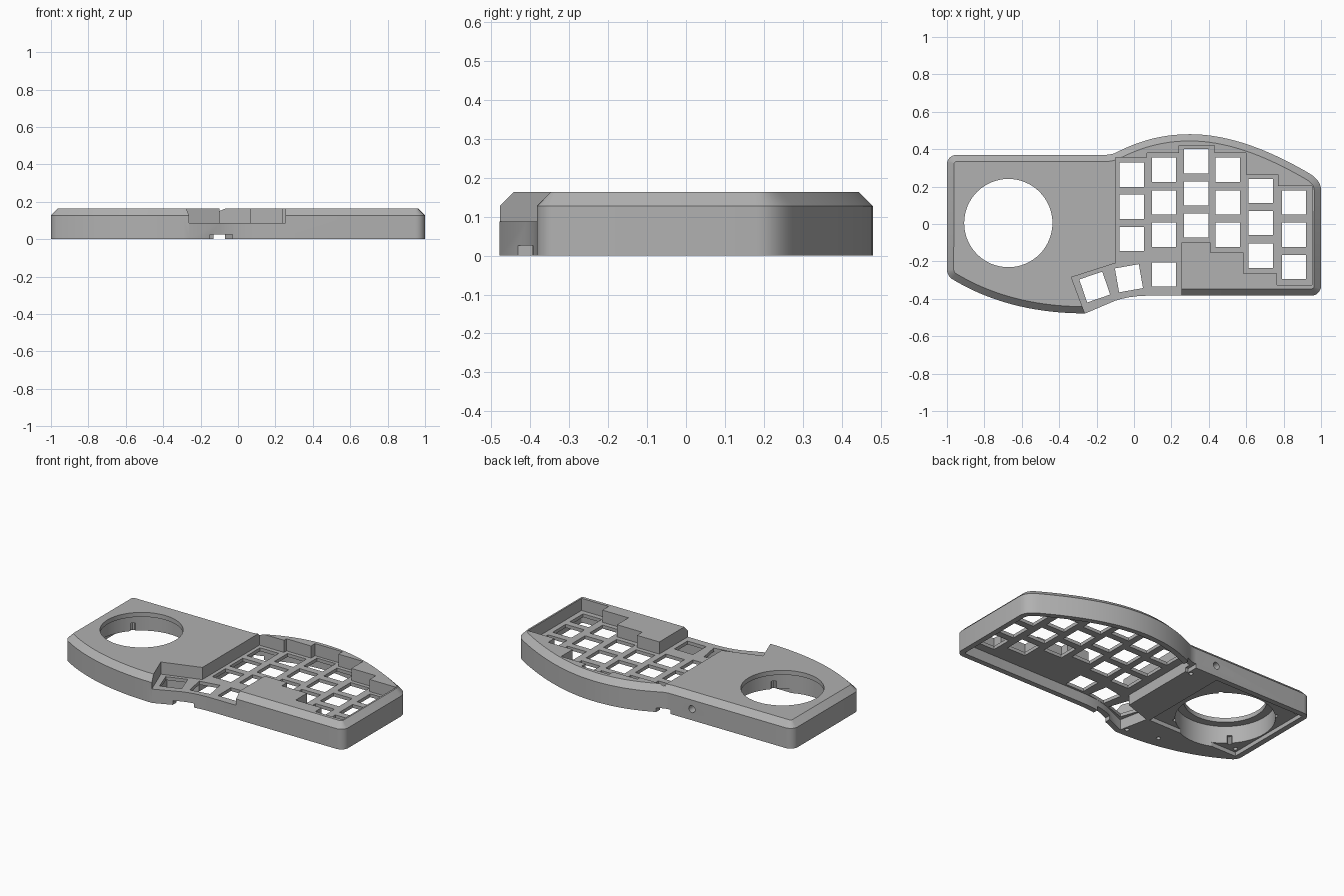
import bpy, bmesh, math
from mathutils import Vector, Matrix
from mathutils.geometry import interpolate_bezier

if "Cube" in bpy.data.objects:
    bpy.data.objects.remove(bpy.data.objects["Cube"])

grey = bpy.data.materials.new("matte grey")
grey.use_nodes = True
grey.diffuse_color = (0.44, 0.44, 0.44, 1)
grey.node_tree.nodes["Principled BSDF"].inputs["Base Color"].default_value = grey.diffuse_color


def curve(a, b, c, d, n=12):
    """Bezier points without the last one."""
    return [p.to_2d() for p in interpolate_bezier(*[Vector((*v, 0)) for v in (a, b, c, d)], n)][:-1]


def corner(a, k, b):
    """Rounded corner from a to b around the sharp point k."""
    a, k, b = Vector(a), Vector(k), Vector(b)
    return curve(a, a.lerp(k, 0.56), b.lerp(k, 0.56), b, 8)


def offset(pts, d):
    """Inset a counter-clockwise outline by d with mitred corners."""
    out = []
    for i, p in enumerate(pts):
        a = (p - pts[i - 1]).normalized()
        b = (pts[(i + 1) % len(pts)] - p).normalized()
        na, nb = Vector((-a.y, a.x)), Vector((-b.y, b.x))
        out.append(p + (na + nb) * d / (1 + na.dot(nb)))
    return out


def loft(name, layers):
    """Closed solid through counter-clockwise (outline, height) layers."""
    bm = bmesh.new()
    rings = [[bm.verts.new((p[0], p[1], z)) for p in pts] for pts, z in layers]
    n = len(rings[0])
    for low, high in zip(rings, rings[1:]):
        for i in range(n):
            j = (i + 1) % n
            bm.faces.new((low[i], low[j], high[j], high[i]))
    bm.faces.new(rings[0][::-1])
    bm.faces.new(rings[-1])
    bm.normal_update()
    mesh = bpy.data.meshes.new(name)
    bm.to_mesh(mesh)
    bm.free()
    mesh.materials.append(grey)
    ob = bpy.data.objects.new(name, mesh)
    bpy.context.collection.objects.link(ob)
    return ob


def prism(pts, z0, z1):
    ob = loft("cutter", [(pts, z0), (pts, z1)])
    ob.hide_render = True
    return ob


def disc(x, y, r, z0, z1, n=64):
    turn = 2 * math.pi / n
    return prism([(x + r * math.cos(i * turn), y + r * math.sin(i * turn)) for i in range(n)], z0, z1)


def box(x0, x1, y0, y1, z0, z1):
    return prism([(x0, y0), (x1, y0), (x1, y1), (x0, y1)], z0, z1)


def cut(target, cutter):
    mod = target.modifiers.new("cut", "BOOLEAN")
    mod.operation, mod.solver, mod.object = "DIFFERENCE", "EXACT", cutter
    bpy.context.view_layer.update()
    graph = bpy.context.evaluated_depsgraph_get()
    mesh = bpy.data.meshes.new_from_object(target.evaluated_get(graph))
    target.modifiers.clear()
    target.data = mesh
    bpy.data.objects.remove(cutter)


# Outer outline, counter-clockwise from the front left
outline = (
    curve((-0.973, -0.294), (-0.75, -0.43), (-0.5, -0.478), (-0.26, -0.478), 20)
    + [Vector((-0.26, -0.478))]
    + curve((-0.1, -0.41), (-0.04, -0.39), (0.02, -0.383), (0.09, -0.383), 6)
    + [Vector((0.09, -0.383))]
    + corner((0.948, -0.383), (1, -0.383), (1, -0.331))
    + curve((1, 0.18), (1, 0.22), (0.975, 0.25), (0.93, 0.275), 8)
    + curve((0.93, 0.275), (0.74, 0.385), (0.52, 0.48), (0.3, 0.48), 20)
    + curve((0.3, 0.48), (0.15, 0.48), (0.03, 0.445), (-0.09, 0.385), 16)
    + corner((-0.09, 0.385), (-0.115, 0.37), (-0.15, 0.37))
    + [Vector((-0.15, 0.37))]
    + corner((-0.948, 0.37), (-1, 0.37), (-1, 0.318))
    + corner((-1, -0.245), (-1, -0.277), (-0.973, -0.294))
)

# Case body with chamfered top edge
case = loft("keyboard_case", [(outline, 0), (outline, 0.127), (offset(outline, 0.036), 0.163)])

# Sunken key well with stepped sides, open at the front
well = [(-0.245, -0.524), (0.255, -0.524), (0.255, -0.10), (0.41, -0.10), (0.41, -0.152),
        (0.585, -0.152), (0.585, -0.265), (0.765, -0.265), (0.765, -0.327), (0.953, -0.327),
        (0.953, 0.203), (0.77, 0.203), (0.77, 0.265), (0.6, 0.265), (0.6, 0.38), (0.43, 0.38),
        (0.43, 0.42), (0.24, 0.42), (0.24, 0.38), (0.07, 0.38), (0.07, 0.355), (-0.1, 0.355),
        (-0.1, -0.21), (-0.335, -0.285)]
cut(case, prism(well, 0.087, 0.3))

# Hollow under the key plate
hollow = prism(offset(outline, 0.034), -0.1, 0.066)
divider = [(-0.13, 0.7), (-1.2, 0.7), (-1.2, -0.7), (-0.22, -0.7), (-0.31, -0.26), (-0.13, -0.2)]
cut(hollow, prism(divider, -0.2, 0.2))
cut(case, hollow)

# Shallow underside pocket of the round control section
cut(case, box(-0.965, -0.33, -0.255, 0.335, -0.1, 0.026))

# Round opening with a wider bore below its lip
cut(case, disc(-0.672, 0.005, 0.236, -0.1, 0.3))
cut(case, disc(-0.672, 0.005, 0.285, -0.1, 0.135))
for angle in range(4):
    a = math.radians(45 + 90 * angle)
    cut(case, disc(-0.672 + 0.285 * math.cos(a), 0.005 + 0.285 * math.sin(a), 0.015, -0.1, 0.075, 8))

# Square switch openings, column by column
columns = [(-0.012, (0.263, 0.092, -0.08)), (0.16, (0.29, 0.115, -0.057, -0.27)),
           (0.332, (0.335, 0.163, -0.008)), (0.502, (0.29, 0.115, -0.057)),
           (0.677, (0.176, 0.005, -0.17)), (0.855, (0.115, -0.058, -0.23))]
keys = [(x, y, 0) for x, ys in columns for y in ys]
keys += [(-0.21, -0.337, 19), (-0.027, -0.29, 10)]
for x, y, tilt in keys:
    turn = Matrix.Rotation(math.radians(tilt), 2)
    square = [Vector((x, y)) + turn @ Vector(c) * 0.065 for c in ((-1, -1), (1, -1), (1, 1), (-1, 1))]
    cut(case, prism(square, -0.1, 0.12))

# Cable notches at the front and back
cut(case, box(-0.15, -0.03, -0.55, -0.3, -0.1, 0.026))
cut(case, box(-0.15, -0.07, 0.3, 0.5, -0.1, 0.026))

# Round socket in the back wall
socket = disc(0, 0, 0.022, 0, 0.15, 24)
socket.matrix_world = Matrix.Translation((-0.3, 0.45, 0.07)) @ Matrix.Rotation(math.pi / 2, 4, "X")
cut(case, socket)

# Screw holes in the underside rim
for x, y in ((-0.94, 0.31), (-0.94, -0.225), (-0.5, -0.38), (-0.3, -0.42), (-0.17, 0.3)):
    cut(case, disc(x, y, 0.013, -0.1, 0.07, 16))

# Crisp edges with smooth rounded walls
bpy.ops.object.select_all(action="DESELECT")
case.select_set(True)
bpy.context.view_layer.objects.active = case
bpy.ops.object.shade_smooth_by_angle(angle=math.radians(25))
